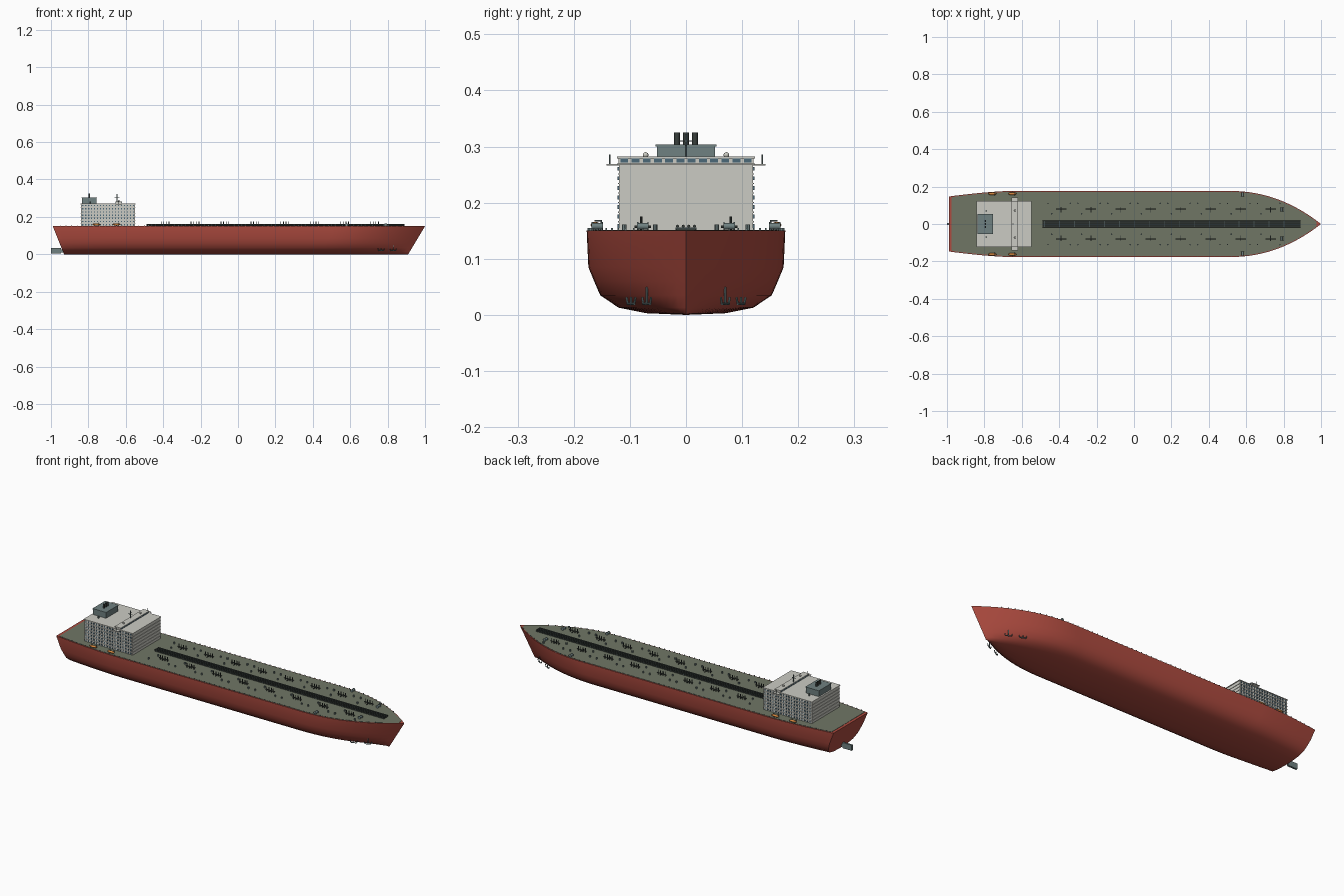
import bpy, bmesh
from mathutils import Matrix, Vector

if "Cube" in bpy.data.objects:
    bpy.data.objects.remove(bpy.data.objects["Cube"])


def material(name, r, g, b):
    m = bpy.data.materials.new(name)
    m.diffuse_color = (r, g, b, 1)
    m.use_nodes = True
    m.node_tree.nodes["Principled BSDF"].inputs["Base Color"].default_value = m.diffuse_color
    return m


RED = material("hull_red", 0.42, 0.07, 0.05)
DECK = material("deck_green", 0.16, 0.18, 0.13)
WHITE = material("house_white", 0.60, 0.60, 0.55)
GLASS = material("window_blue", 0.07, 0.14, 0.19)
STEEL = material("steel_grey", 0.16, 0.22, 0.22)
DARK = material("dark_pipe", 0.04, 0.05, 0.045)
ORANGE = material("boat_orange", 0.65, 0.24, 0.05)


def finish(name, bm, mat, smooth=False):
    bmesh.ops.recalc_face_normals(bm, faces=bm.faces)
    me = bpy.data.meshes.new(name)
    bm.to_mesh(me)
    bm.free()
    ob = bpy.data.objects.new(name, me)
    bpy.context.collection.objects.link(ob)
    me.materials.append(mat)
    if smooth:
        bpy.ops.object.select_all(action='DESELECT')
        ob.select_set(True)
        bpy.context.view_layer.objects.active = ob
        bpy.ops.object.shade_smooth_by_angle(angle=0.6)
    return ob


def boxes(name, items, mat):
    """One object from (x0, x1, y0, y1, z0, z1) boxes."""
    bm = bmesh.new()
    for x0, x1, y0, y1, z0, z1 in items:
        m = Matrix.Translation(((x0 + x1) / 2, (y0 + y1) / 2, (z0 + z1) / 2))
        m = m @ Matrix.Diagonal((x1 - x0, y1 - y0, z1 - z0, 1))
        bmesh.ops.create_cube(bm, size=1, matrix=m)
    return finish(name, bm, mat)


def rods(name, items, mat, sides=8):
    """One object from (start, end, radius) cylinders."""
    bm = bmesh.new()
    for a, b, r in items:
        a, b = Vector(a), Vector(b)
        d = b - a
        m = Matrix.Translation((a + b) / 2) @ d.to_track_quat('Z', 'Y').to_matrix().to_4x4()
        bmesh.ops.create_cone(bm, cap_ends=True, segments=sides, radius1=r, radius2=r,
                              depth=d.length, matrix=m)
    return finish(name, bm, mat, True)


def half_width(x):
    if x > 0.5:
        return 0.177 * max(0, 1 - ((x - 0.5) / 0.5) ** 2.2)
    if x < -0.65:
        return 0.177 - 0.03 * ((-0.65 - x) / 0.34) ** 1.5
    return 0.177


STATIONS = [-0.99 + 0.034 * i for i in range(11)] + [-0.3, 0, 0.3] + \
           [0.5 + 0.025 * i for i in range(21)]

# Hull: raked bow and stern, rounded bilge
SECTION = [(1, 0.15), (0.983, 0.085), (0.925, 0.06), (0.864, 0.035), (0.68, 0.013), (0.40, 0.003), (0, 0)]
ring = SECTION + [(-w, z) for w, z in SECTION[-2::-1]]
bm = bmesh.new()
rows = []
for s in STATIONS:
    t = (s + 0.99) / 1.99
    row = []
    for w, z in ring:
        k = z / 0.15
        x0, x1 = -0.93 - 0.06 * k, 0.91 + 0.09 * k
        row.append(bm.verts.new((x0 + (x1 - x0) * t, w * half_width(s), z)))
    rows.append(row)
for a, b in zip(rows, rows[1:]):
    for i in range(len(ring) - 1):
        bm.faces.new((a[i], a[i + 1], b[i + 1], b[i]))
    bm.faces.new((a[0], b[0], b[-1], a[-1]))
bm.faces.new(rows[0])
bmesh.ops.remove_doubles(bm, verts=bm.verts, dist=1e-5)
finish("hull", bm, RED, True)

# Deck plate inset from the hull rim
bm = bmesh.new()
side = [(max(-0.975, min(s, 0.985)), max(half_width(s) - 0.005, 0.001)) for s in STATIONS[:-1]]
outline = side + [(x, -y) for x, y in reversed(side)]
f = bm.faces.new([bm.verts.new((x, y, 0.1495)) for x, y in outline])
top = bmesh.ops.extrude_face_region(bm, geom=[f])["geom"]
bmesh.ops.translate(bm, vec=(0, 0, 0.002), verts=[v for v in top if isinstance(v, bmesh.types.BMVert)])
finish("deck", bm, DECK)

# Edge posts along the rim
posts = []
for i in range(62):
    x = -0.95 + 0.03 * i
    for s in (-1, 1):
        y = s * (half_width(x) - 0.003)
        posts.append((x - 0.002, x + 0.002, y - 0.0015, y + 0.0015, 0.149, 0.155))
boxes("rim_posts", posts, STEEL)

# Rudder
boxes("rudder", [(-1.0, -0.945, -0.005, 0.005, 0.003, 0.033), (-0.95, -0.92, -0.003, 0.003, 0.01, 0.026)], STEEL)

# Accommodation block with floor slabs
boxes("house", [(-0.84, -0.55, -0.119, 0.119, 0.15, 0.268)], WHITE)
floors = [0.166 + 0.017 * i for i in range(7)]
boxes("floor_slabs", [(-0.842, -0.548, -0.121, 0.121, z - 0.001, z + 0.001) for z in floors], WHITE)
boxes("house_windows", [(x - 0.003, x + 0.003, min(s * 0.118, s * 0.122), max(s * 0.118, s * 0.122), z - 0.011, z - 0.004)
                        for s in (-1, 1) for z in floors
                        for x in [-0.83 + 0.0159 * i for i in range(18)]], GLASS)
boxes("house_roof", [(-0.843, -0.547, -0.122, 0.122, 0.267, 0.271)], WHITE)

# Bridge across the roof with wings
boxes("bridge", [(-0.653, -0.622, -0.12, 0.12, 0.27, 0.279), (-0.655, -0.619, -0.123, 0.123, 0.279, 0.282),
                 (-0.655, -0.62, -0.142, 0.142, 0.2665, 0.269)], WHITE)
boxes("bridge_windows", [(-0.654, -0.6205, y - 0.007, y + 0.007, 0.272, 0.279)
                         for y in [-0.11 + 0.02 * i for i in range(12)]], GLASS)
rods("wing_lights", [((-0.637, s * 0.136, 0.268), (-0.637, s * 0.136, 0.286), 0.0012) for s in (-1, 1)], STEEL)

# Mast with crossbars, and roof domes
rods("mast", [((-0.647, 0, 0.28), (-0.647, 0, 0.322), 0.002),
              ((-0.647, -0.012, 0.31), (-0.647, 0.012, 0.31), 0.001),
              ((-0.66, 0, 0.302), (-0.634, 0, 0.302), 0.001)], STEEL)
for s, n in ((-1, "left"), (1, "right")):
    bm = bmesh.new()
    bmesh.ops.create_uvsphere(bm, u_segments=12, v_segments=8, radius=0.005,
                              matrix=Matrix.Translation((-0.637, s * 0.072, 0.285)))
    finish("dome_" + n, bm, WHITE, True)

# Funnel and exhausts
boxes("funnel", [(-0.835, -0.757, -0.052, 0.052, 0.27, 0.302), (-0.837, -0.755, -0.054, 0.054, 0.300, 0.304)], STEEL)
rods("exhausts", [((-0.795, y, 0.30), (-0.795, y, 0.325), 0.005) for y in (-0.016, 0, 0.016)], DARK, 12)
rods("roof_vents", [((-0.79, s * 0.07, 0.27), (-0.79, s * 0.07, 0.281), 0.004) for s in (-1, 1)], STEEL)

# Central pipe run with cross supports
boxes("pipe_bed", [(-0.49, 0.89, -0.018, 0.018, 0.151, 0.154)], DARK)
rods("deck_pipes", [((-0.49, y, 0.158), (0.89, y, 0.158), 0.0028) for y in (-0.015, -0.005, 0.005, 0.015)], DARK)
boxes("pipe_supports", [(x, x + 0.004, -0.019, 0.019, 0.151, 0.156)
                        for x in [-0.48 + 0.08 * i for i in range(17)]], STEEL)

# Valve groups and deck vents, both sides
valves, vents = [], []
for i in range(8):
    x = -0.39 + 0.16 * i
    for s in (-1, 1):
        y = s * 0.08
        if abs(y) + 0.01 > half_width(x):
            continue
        for d in (-0.021, -0.007, 0.007, 0.021):
            valves.append(((x + d, y, 0.15), (x + d, y, 0.175), 0.0022))
        valves.append(((x - 0.028, y, 0.16), (x + 0.028, y, 0.16), 0.002))
        valves.append(((x, s * 0.062, 0.157), (x, s * 0.092, 0.157), 0.002))
        for vx, vy in ((x - 0.05, 0.055), (x + 0.05, 0.11), (x - 0.07, 0.11)):
            if vy + 0.01 < half_width(vx):
                vents.append(((vx, s * vy, 0.15), (vx, s * vy, 0.161), 0.004))
rods("valve_groups", valves, DARK, 6)
rods("deck_vents", vents, STEEL)

# Winches at the bow and shoulders
winch = []
for s in (-1, 1):
    for x, y in ((0.79, 0.077), (0.58, 0.158)):
        winch.append(((x, s * y - 0.009, 0.158), (x, s * y + 0.009, 0.158), 0.006))
        winch += [((x, s * y + d, 0.158), (x, s * y + d + 0.002, 0.158), 0.008) for d in (-0.01, 0.008)]
rods("winches", winch, STEEL, 12)

# Lifeboats and davits
davits = []
for s, n in ((-1, "left"), (1, "right")):
    for k, x in enumerate((-0.757, -0.65)):
        bm = bmesh.new()
        m = Matrix.Translation((x, s * 0.162, 0.16)) @ Matrix.Diagonal((0.022, 0.008, 0.006, 1))
        bmesh.ops.create_uvsphere(bm, u_segments=16, v_segments=8, radius=1, matrix=m)
        finish(f"lifeboat_{n}_{k}", bm, ORANGE, True)
        for d in (-0.013, 0.013):
            davits += [((x + d, s * 0.151, 0.15), (x + d, s * 0.151, 0.169), 0.0013),
                       ((x + d, s * 0.151, 0.168), (x + d, s * 0.163, 0.168), 0.0013)]
rods("davits", davits, STEEL, 6)

# Anchors hung under the bow flare
anchors = []
for s in (-1, 1):
    for x, y, h in ((0.83, 0.07, 0.05), (0.765, 0.098, 0.032)):
        Y = s * y
        anchors.append(((x, Y, 0.018), (x, Y, h), 0.002))
        anchors.append(((x - 0.013, Y + s * 0.006, 0.02), (x + 0.013, Y - s * 0.006, 0.02), 0.0025))
        for d in (-1, 1):
            anchors.append(((x + d * 0.013, Y - d * s * 0.006, 0.02),
                            (x + d * 0.017, Y - d * s * 0.008, 0.031), 0.002))
rods("anchors", anchors, STEEL)
